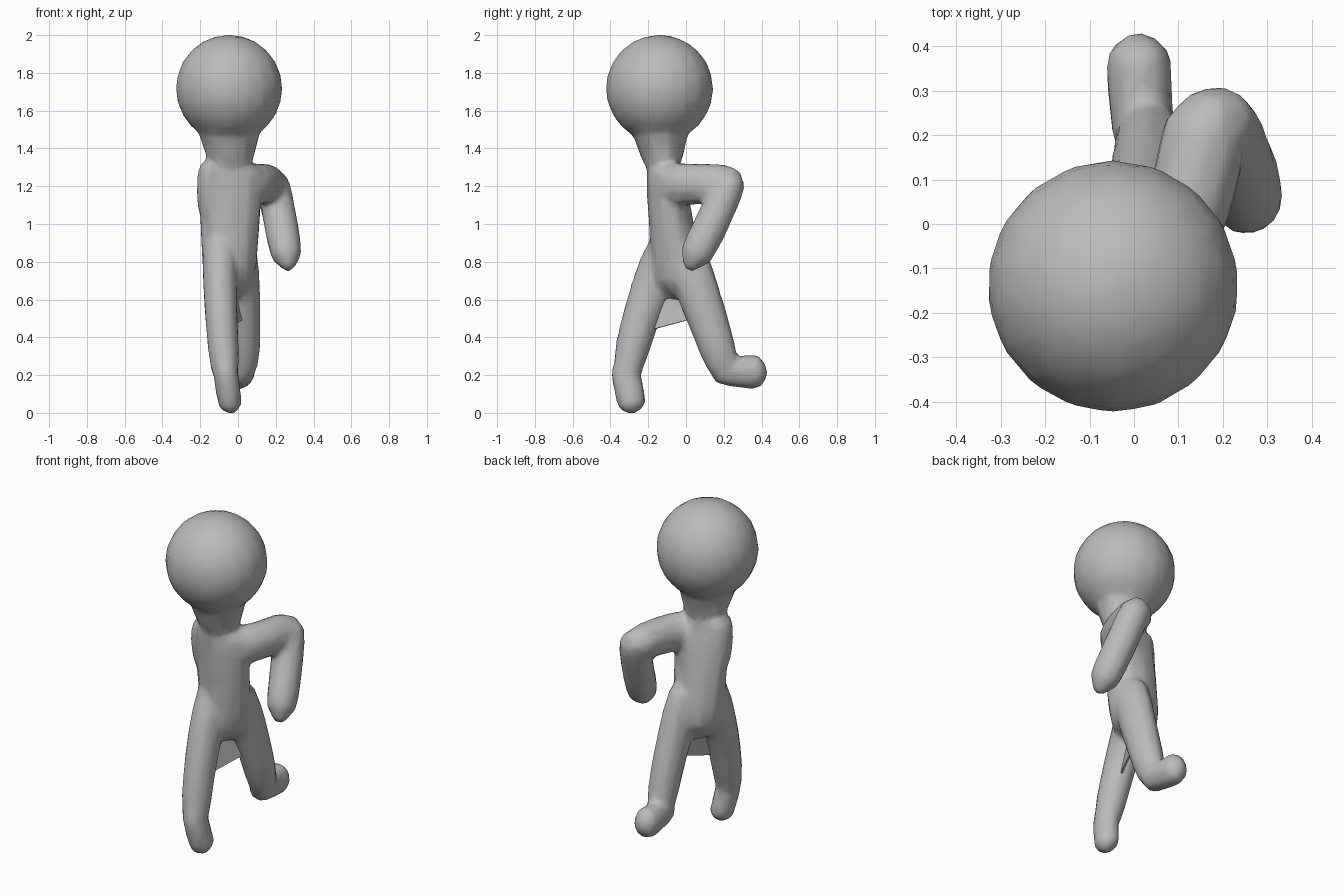
import bpy, bmesh, math
from mathutils import Vector

cube = bpy.data.objects.get("Cube")
if cube:
    bpy.data.objects.remove(cube, do_unlink=True)

grey = bpy.data.materials.new("plain_grey")
grey.use_nodes = True
colour = (0.5, 0.5, 0.5, 1)
grey.diffuse_color = colour
grey.node_tree.nodes["Principled BSDF"].inputs["Base Color"].default_value = colour


def finish(name, bm):
    """Turn a bmesh into a grey object."""
    bmesh.ops.recalc_face_normals(bm, faces=bm.faces)
    mesh = bpy.data.meshes.new(name)
    bm.to_mesh(mesh)
    bm.free()
    mesh.materials.append(grey)
    part = bpy.data.objects.new(name, mesh)
    bpy.context.collection.objects.link(part)
    return part


def limb(name, start, bend, end, width, depth, steps=8, sides=10):
    """Loft ellipses along a bent path; width and depth are half sizes at each end."""
    start, bend, end = Vector(start), Vector(bend), Vector(end)
    bm = bmesh.new()
    rings = []
    for step in range(steps + 1):
        t = step / steps
        centre = start.lerp(bend, t).lerp(bend.lerp(end, t), t)
        along = (bend - start).lerp(end - bend, t).normalized()
        across = Vector((1, 0, 0))
        across = (across - along * across.dot(along)).normalized()
        outward = along.cross(across)
        # Both ends close in a blunt, rounded tip
        rounding = max(0.3, math.sqrt(1 - abs(2 * t - 1) ** 6))
        across *= rounding * (width[0] + (width[1] - width[0]) * t)
        outward *= rounding * (depth[0] + (depth[1] - depth[0]) * t)
        angles = [math.tau * (k + 0.5) / sides for k in range(sides)]
        rings.append([bm.verts.new(centre + across * math.cos(a) + outward * math.sin(a))
                      for a in angles])
    for ring, following in zip(rings, rings[1:]):
        for k in range(sides):
            n = (k + 1) % sides
            bm.faces.new((ring[k], ring[n], following[n], following[k]))
    bm.faces.new(rings[0])
    bm.faces.new(rings[-1])
    return finish(name, bm)


# Round head
bm = bmesh.new()
bmesh.ops.create_uvsphere(bm, u_segments=18, v_segments=12, radius=0.285)
bmesh.ops.translate(bm, verts=bm.verts, vec=(-0.047, -0.14, 1.717))
body = finish("body", bm)

parts = [
    # Neck flaring into the head, torso narrowing to the hips, stub of the right shoulder
    limb("neck", start=(-0.05, -0.14, 1.58), bend=(-0.04, -0.13, 1.42), end=(-0.04, -0.12, 1.26),
         width=(0.2, 0.1), depth=(0.18, 0.085)),
    limb("torso", start=(-0.04, -0.13, 1.38), bend=(-0.04, -0.07, 1), end=(-0.05, -0.04, 0.6),
         width=(0.185, 0.14), depth=(0.1, 0.14)),
    limb("right_shoulder", start=(-0.11, -0.12, 1.34), bend=(-0.16, -0.12, 1.2),
         end=(-0.12, -0.09, 1), width=(0.09, 0.08), depth=(0.1, 0.07)),
    # Left arm, swung back and bent at the elbow
    limb("upper_arm", start=(0.02, -0.13, 1.21), bend=(0.16, 0.02, 1.21), end=(0.16, 0.3, 1.22),
         width=(0.1, 0.1), depth=(0.12, 0.1)),
    limb("forearm", start=(0.17, 0.26, 1.29), bend=(0.22, 0.17, 1.05), end=(0.27, 0.01, 0.76),
         width=(0.095, 0.09), depth=(0.09, 0.095)),
    # Right leg, planted forwards
    limb("front_leg", start=(-0.1, -0.03, 1), bend=(-0.1, -0.26, 0.55), end=(-0.06, -0.33, 0.12),
         width=(0.1, 0.08), depth=(0.13, 0.08)),
    limb("front_foot", start=(-0.07, -0.33, 0.28), bend=(-0.06, -0.31, 0.13), end=(-0.03, -0.27, 0),
         width=(0.07, 0.065), depth=(0.08, 0.08)),
    # Left leg, trailing behind
    limb("back_leg", start=(0, -0.06, 0.98), bend=(0.05, 0.12, 0.5), end=(0.03, 0.22, 0.17),
         width=(0.1, 0.08), depth=(0.13, 0.09)),
    limb("back_foot", start=(0.03, 0.13, 0.23), bend=(0.01, 0.27, 0.21), end=(0.01, 0.43, 0.22),
         width=(0.07, 0.08), depth=(0.07, 0.1)),
]

# Fuse the parts into one soft, coarsely faceted skin
bpy.ops.object.select_all(action='DESELECT')
for part in parts + [body]:
    part.select_set(True)
bpy.context.view_layer.objects.active = body
bpy.ops.object.join()
fuse = body.modifiers.new("fuse", 'REMESH')
fuse.mode = 'VOXEL'
fuse.voxel_size = 0.016
fuse.use_smooth_shade = True
soften = body.modifiers.new("soften", 'SMOOTH')
soften.iterations = 8
coarsen = body.modifiers.new("coarsen", 'DECIMATE')
coarsen.ratio = 0.1

# Skin stretched between the thighs
bm = bmesh.new()
corners = [(-0.1, -0.2, 0.7), (-0.07, -0.22, 0.43), (0.03, 0.04, 0.5), (0, 0, 0.7)]
bm.faces.new([bm.verts.new(corner) for corner in corners])
bmesh.ops.triangulate(bm, faces=bm.faces[:])
web = finish("thigh_web", bm)
skin = web.modifiers.new("thickness", 'SOLIDIFY')
skin.thickness = 0.01
skin.offset = 0
